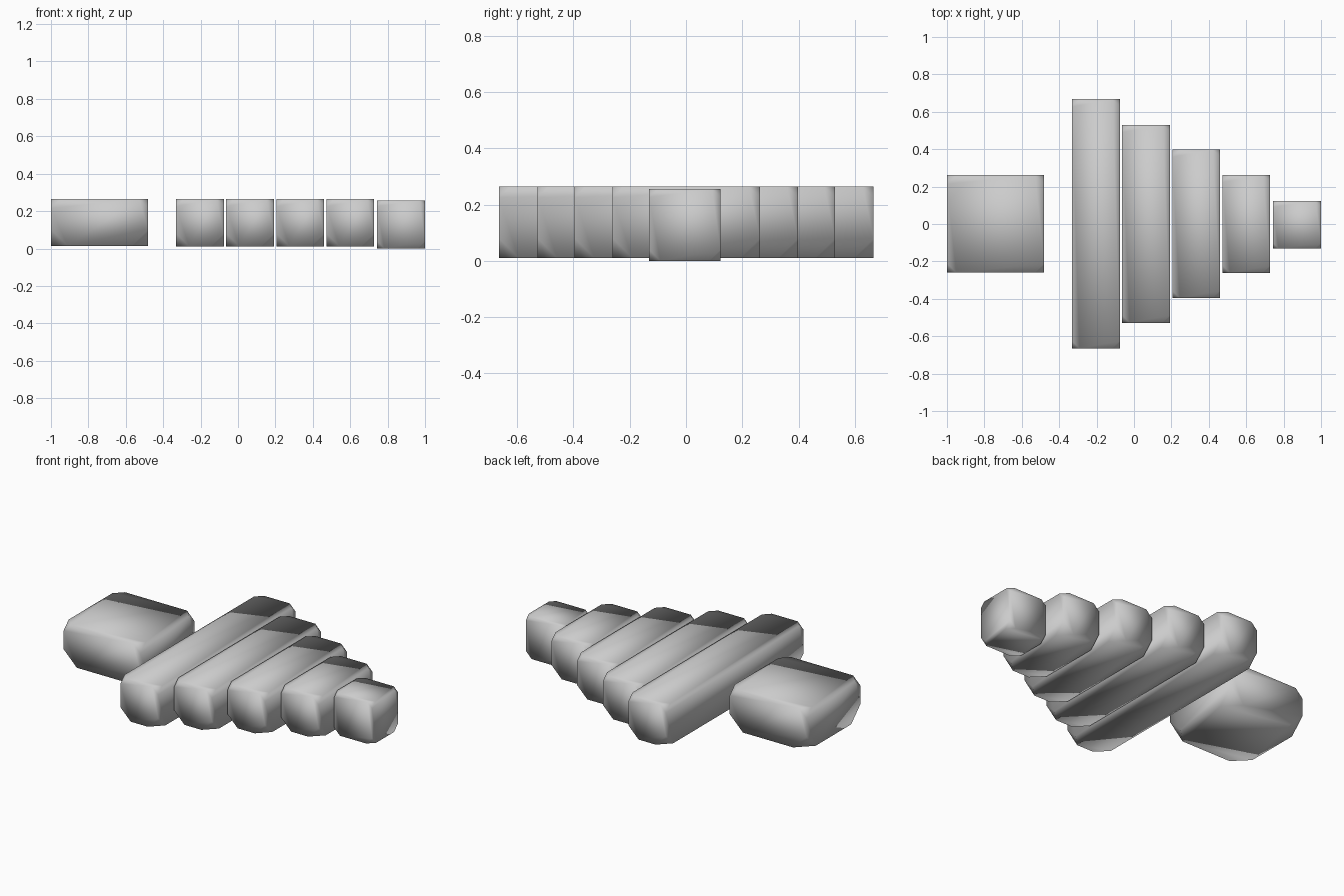
import bpy, bmesh, math
from mathutils import Vector

if "Cube" in bpy.data.objects:
    bpy.data.objects.remove(bpy.data.objects["Cube"])


def block(name, x0, x1, y0, y1, z0, z1, cut_top, cut_bottom):
    """Box whose corners are sliced off, smooth across the slices."""
    bm = bmesh.new()
    bmesh.ops.create_cube(bm, size=1)
    size = Vector((x1 - x0, y1 - y0, z1 - z0))
    mid = Vector((x0 + x1, y0 + y1, z0 + z1)) / 2
    for v in bm.verts:
        v.co = Vector(a * b for a, b in zip(v.co, size)) + mid
    top = [v for v in bm.verts if v.co.z > mid.z]
    bmesh.ops.bevel(bm, geom=top, offset=cut_top, segments=1, affect='VERTICES')
    bottom = [v for v in bm.verts if v.co.z < z0 + 0.001]
    bmesh.ops.bevel(bm, geom=bottom, offset=cut_bottom, segments=1, affect='VERTICES')
    bmesh.ops.recalc_face_normals(bm, faces=bm.faces)
    mesh = bpy.data.meshes.new(name)
    bm.to_mesh(mesh)
    bm.free()
    obj = bpy.data.objects.new(name, mesh)
    bpy.context.collection.objects.link(obj)
    bpy.ops.object.select_all(action='DESELECT')
    obj.select_set(True)
    bpy.context.view_layer.objects.active = obj
    bpy.ops.object.shade_smooth_by_angle(angle=math.radians(60))
    return obj


# Square tail block
block("tail_block", -1.0, -0.48, -0.26, 0.263, 0.013, 0.265, 0.05, 0.09)

# Bars that shorten toward the tip of the arrow
for i, half in enumerate((0.665, 0.528, 0.396, 0.261)):
    x = -0.331 + i * 0.268
    block(f"arrow_bar_{i + 1}", x, x + 0.255, -half, half + 0.002,
          0.011, 0.265, 0.04, 0.07)

# Small cube at the tip
block("arrow_tip", 0.743, 1.0, -0.131, 0.122, 0.0, 0.256, 0.03, 0.04)
